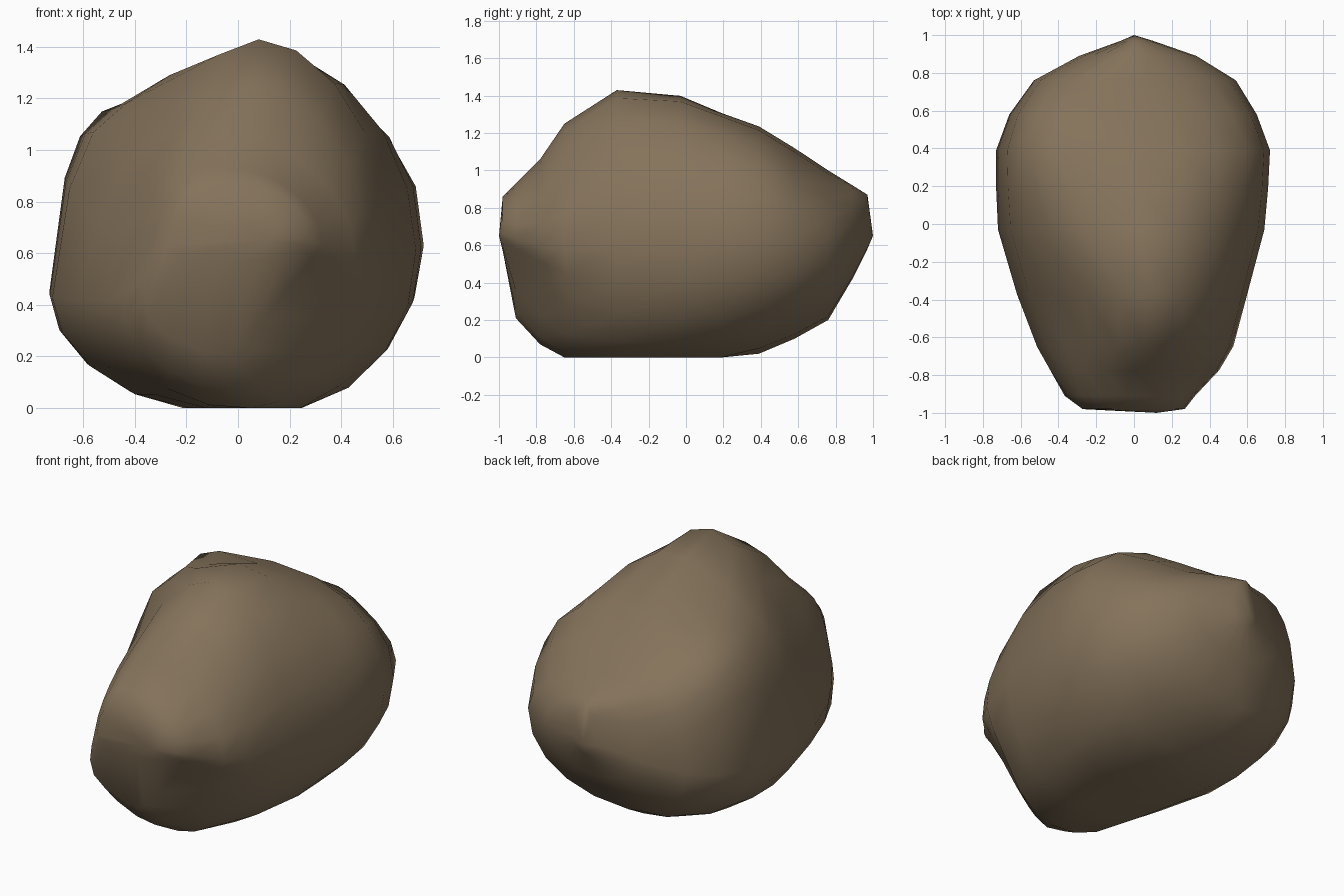
import bpy
import bmesh
import math

cube = bpy.data.objects.get("Cube")
if cube:
    bpy.data.objects.remove(cube, do_unlink=True)

SIDES = 20
LOWER_LEFT = 1.9
LEAN = .1

# Cross-sections from front to back:
# y, left x, right x, bottom, top, widest height, crest x,
# then squareness of the upper left, upper right and lower right quarters
SECTIONS = [
    (-.98, -.27, .27, .57, .86, .66, 0, 3.2, 2.2, 2),
    (-.91, -.34, .33, .21, .93, .63, -.04, 3.2, 1.9, 1.1),
    (-.78, -.42, .46, .07, 1.06, .59, -.02, 2.5, 1.8, 1.3),
    (-.65, -.51, .53, -.01, 1.25, .58, .05, 1.9, 1.8, 1.6),
    (-.37, -.62, .6, -.04, 1.43, .6, .08, 1.75, 1.85, 2),
    (-.03, -.72, .69, -.04, 1.41, .61, .03, 2.8, 1.95, 2.1),
    (.19, -.73, .71, -.03, 1.32, .62, 0, 3.4, 2.2, 2.1),
    (.39, -.73, .72, .02, 1.24, .63, -.04, 4, 2.4, 2.1),
    (.58, -.66, .65, .1, 1.12, .63, -.12, 4, 2.3, 2.2),
    (.76, -.53, .54, .2, 1, .64, -.14, 3.2, 1.9, 2.2),
    (.89, -.29, .33, .42, .92, .66, -.02, 2.2, 1.8, 2),
    (.97, -.07, .1, .58, .87, .68, 0, 2, 2, 2),
]


def section_point(section, angle):
    """Point on a rounded section whose four quarters differ in size."""
    y, left, right, bottom, top, middle, crest, ul, ur, lr = section
    c, s = math.cos(angle), math.sin(angle)
    if c > 0:
        width, power = right - crest, ur if s > 0 else lr
    else:
        # The left flank bulges lower down than the right one
        width, power = crest - left, ul if s > 0 else LOWER_LEFT
        middle = bottom + (middle - bottom) * .72
    height = top - middle if s > 0 else middle - bottom
    x = crest + math.copysign(abs(c) ** (2 / power), c) * width
    z = middle + math.copysign(abs(s) ** (2 / power), s) * height
    # The upper left flank leans inward
    if c < 0 < s:
        x -= LEAN * (z - middle) * c
    return x, y, max(z, 0)


def push_near(co, centre, radius, push):
    """Soft local push that makes a hollow or a swelling."""
    d2 = sum((a - b) ** 2 for a, b in zip(co, centre))
    fall = math.exp(-d2 / radius ** 2)
    for i in range(3):
        co[i] += push[i] * fall


# Boulder skin: lofted sections closed by a point at each end
bm = bmesh.new()
rings = []
for section in SECTIONS:
    rings.append([bm.verts.new(section_point(section, math.tau * k / SIDES))
                  for k in range(SIDES)])
front_tip = bm.verts.new((.12, -1, .65))
back_tip = bm.verts.new((0, 1, .65))
for k in range(SIDES):
    n = (k + 1) % SIDES
    for a, b in zip(rings, rings[1:]):
        bm.faces.new((a[k], a[n], b[n], b[k]))
    bm.faces.new((front_tip, rings[0][n], rings[0][k]))
    bm.faces.new((back_tip, rings[-1][k], rings[-1][n]))

# Swollen left foot, hollow to its right, dip between crown and left shoulder
for v in bm.verts:
    push_near(v.co, (-.32, -.88, .3), .18, (-.07, 0, 0))
    push_near(v.co, (.36, -.78, .35), .2, (-.05, .03, 0))
    push_near(v.co, (-.38, .05, 1.35), .28, (0, 0, -.11))
bmesh.ops.recalc_face_normals(bm, faces=bm.faces)
for f in bm.faces:
    f.smooth = True

mesh = bpy.data.meshes.new("boulder")
bm.to_mesh(mesh)
bm.free()
boulder = bpy.data.objects.new("boulder", mesh)
bpy.context.collection.objects.link(boulder)

# Stone colour
stone = bpy.data.materials.new("brown stone")
stone.use_nodes = True
colour = (.235, .172, .105, 1)
stone.diffuse_color = colour
stone.node_tree.nodes["Principled BSDF"].inputs["Base Color"].default_value = colour
mesh.materials.append(stone)
